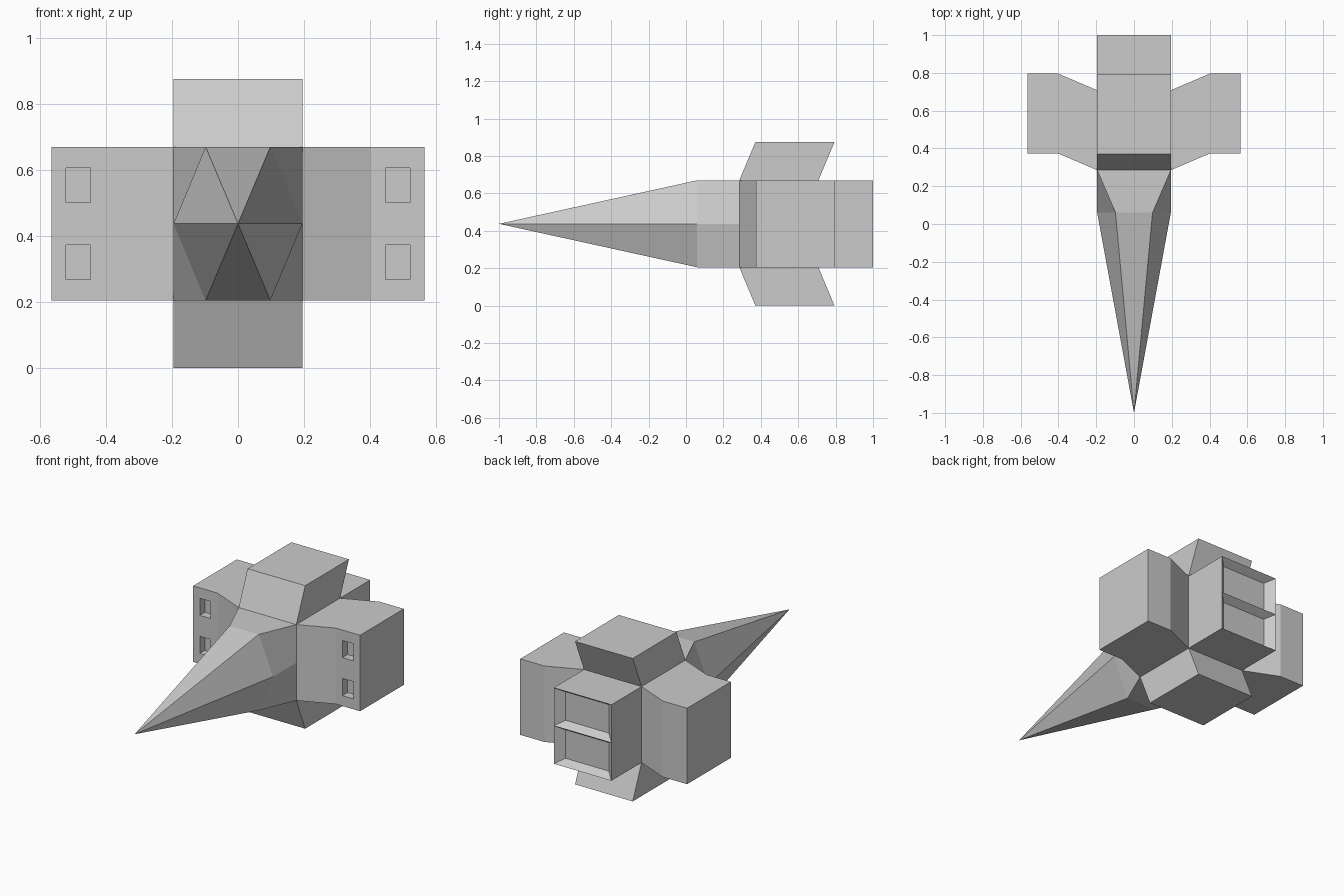
import bpy, bmesh
from mathutils import Vector

if "Cube" in bpy.data.objects:
    bpy.data.objects.remove(bpy.data.objects["Cube"])

W, ZB, ZT, ZM = 0.195, 0.205, 0.67, 0.4375
YF, YB = 0.285, 0.708


def finish(bm, name):
    bmesh.ops.recalc_face_normals(bm, faces=bm.faces[:])
    mesh = bpy.data.meshes.new(name)
    bm.to_mesh(mesh)
    bm.free()
    bpy.context.collection.objects.link(bpy.data.objects.new(name, mesh))


def face_at(bm, point):
    p = Vector(point)
    return min(bm.faces, key=lambda f: (f.calc_center_median() - p).length)


def extrude(bm, face, move=(0, 0, 0), scale=1.0):
    """Extrude one face, shift it and scale it about its centre."""
    new = bmesh.ops.extrude_discrete_faces(bm, faces=[face])["faces"][0]
    c = new.calc_center_median()
    for v in new.verts:
        v.co = c + (v.co - c) * scale + Vector(move)
    return new


def split_level(bm, face):
    bmesh.ops.bisect_plane(bm, geom=[face, *face.edges, *face.verts],
                           plane_co=(0, 0, ZM), plane_no=(0, 0, 1))


# Central hull block
bm = bmesh.new()
bmesh.ops.create_cube(bm, size=1)
for v in bm.verts:
    v.co = (W * 2 * v.co.x, YB if v.co.y > 0 else YF, ZT if v.co.z > 0 else ZB)
yc = (YF + YB) / 2
levels = (ZM - (ZT - ZB) / 4, ZM + (ZT - ZB) / 4)

# Swept upper and lower fins
extrude(bm, face_at(bm, (0, yc, ZT)), (0, 0.086, 0.205))
extrude(bm, face_at(bm, (0, yc, ZB)), (0, 0.086, -0.205))

# Side pods with square ports in their front faces
for s in (-1, 1):
    pod = extrude(bm, face_at(bm, (s * W, yc, ZM)), (s * 0.206, 0.088, 0))
    extrude(bm, pod, (s * 0.164, 0, 0))
    px, py = s * 0.483, YF + 0.088
    split_level(bm, face_at(bm, (px, py, ZM)))
    for z in levels:
        port = extrude(bm, face_at(bm, (px, py, z)), scale=0.45)
        extrude(bm, port, (0, 0.05, 0))

# Tail block with two tapered exhaust recesses
extrude(bm, face_at(bm, (0, YB, ZM)), (0, 1.0 - YB, 0))
split_level(bm, face_at(bm, (0, 1, ZM)))
for z in levels:
    extrude(bm, face_at(bm, (0, 1, z)), (0, -0.045, 0), 0.75)

# Open the front where the nose joins
bmesh.ops.delete(bm, geom=[face_at(bm, (0, YF, ZM))], context='FACES_ONLY')
finish(bm, "hull")

# Six-sided nose: rectangular root, hexagonal shoulder, pointed tip
bm = bmesh.new()


def ring(y, half):
    pts = ((half, ZT), (W, ZM), (half, ZB), (-half, ZB), (-W, ZM), (-half, ZT))
    return [bm.verts.new((x, y, z)) for x, z in pts]


root, shoulder = ring(YF, W), ring(0.06, 0.098)
tip = bm.verts.new((0, -1, ZM))
for i in range(6):
    j = (i + 1) % 6
    bm.faces.new((root[i], root[j], shoulder[j], shoulder[i]))
    bm.faces.new((shoulder[i], shoulder[j], tip))
finish(bm, "nose")
